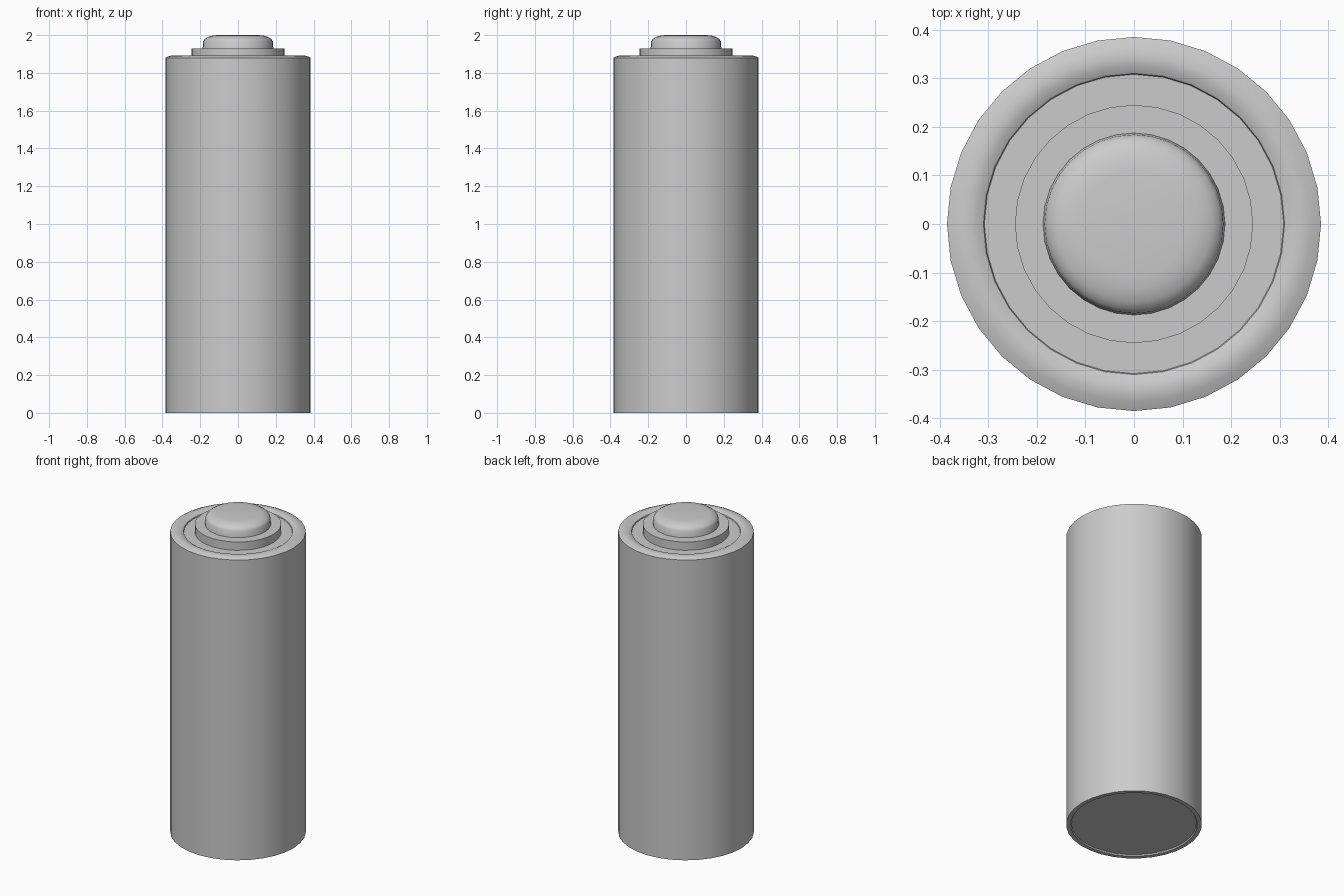
import bpy, math

cube = bpy.data.objects.get("Cube")
if cube:
    bpy.data.objects.remove(cube, do_unlink=True)

SIDES = 32

grey = bpy.data.materials.new("plain_grey")
grey.use_nodes = True
colour = (0.6, 0.6, 0.6, 1)
grey.diffuse_color = colour
grey.node_tree.nodes["Principled BSDF"].inputs["Base Color"].default_value = colour


def lathe(name, profile):
    """Revolve (radius, height) points around z; radius 0 closes to a pole."""
    verts, faces, rings = [], [], []
    for r, z in profile:
        count = SIDES if r else 1
        rings.append([len(verts) + i for i in range(count)])
        for i in range(count):
            a = math.tau * i / SIDES
            verts.append((r * math.cos(a), r * math.sin(a), z))
    for low, high in zip(rings, rings[1:]):
        for i in range(SIDES):
            j = (i + 1) % SIDES
            if len(low) == 1:
                faces.append((low[0], high[j], high[i]))
            elif len(high) == 1:
                faces.append((low[i], low[j], high[0]))
            else:
                faces.append((low[i], low[j], high[j], high[i]))
    mesh = bpy.data.meshes.new(name)
    mesh.from_pydata(verts, [], faces)
    mesh.materials.append(grey)
    obj = bpy.data.objects.new(name, mesh)
    bpy.context.collection.objects.link(obj)
    bpy.ops.object.select_all(action='DESELECT')
    obj.select_set(True)
    bpy.context.view_layer.objects.active = obj
    bpy.ops.object.shade_smooth_by_angle(angle=math.radians(35))
    return obj


# Casing with a shallow base recess and a rolled top rim
lathe("casing", [(0, 0.008), (0.355, 0.008), (0.36, 0), (0.385, 0),
                 (0.385, 1.88), (0.365, 1.889), (0.345, 1.893),
                 (0.325, 1.89), (0.31, 1.882), (0.308, 1.876), (0, 1.876)])

# Stepped collar around the terminal
lathe("terminal_collar", [(0, 1.87), (0.245, 1.87), (0.245, 1.928), (0, 1.928)])

# Raised terminal with a softly domed top
lathe("terminal_button", [(0, 1.92), (0.188, 1.92), (0.184, 1.968), (0.176, 1.98),
                          (0.16, 1.99), (0.135, 1.997), (0.11, 2.0), (0, 2.0)])
